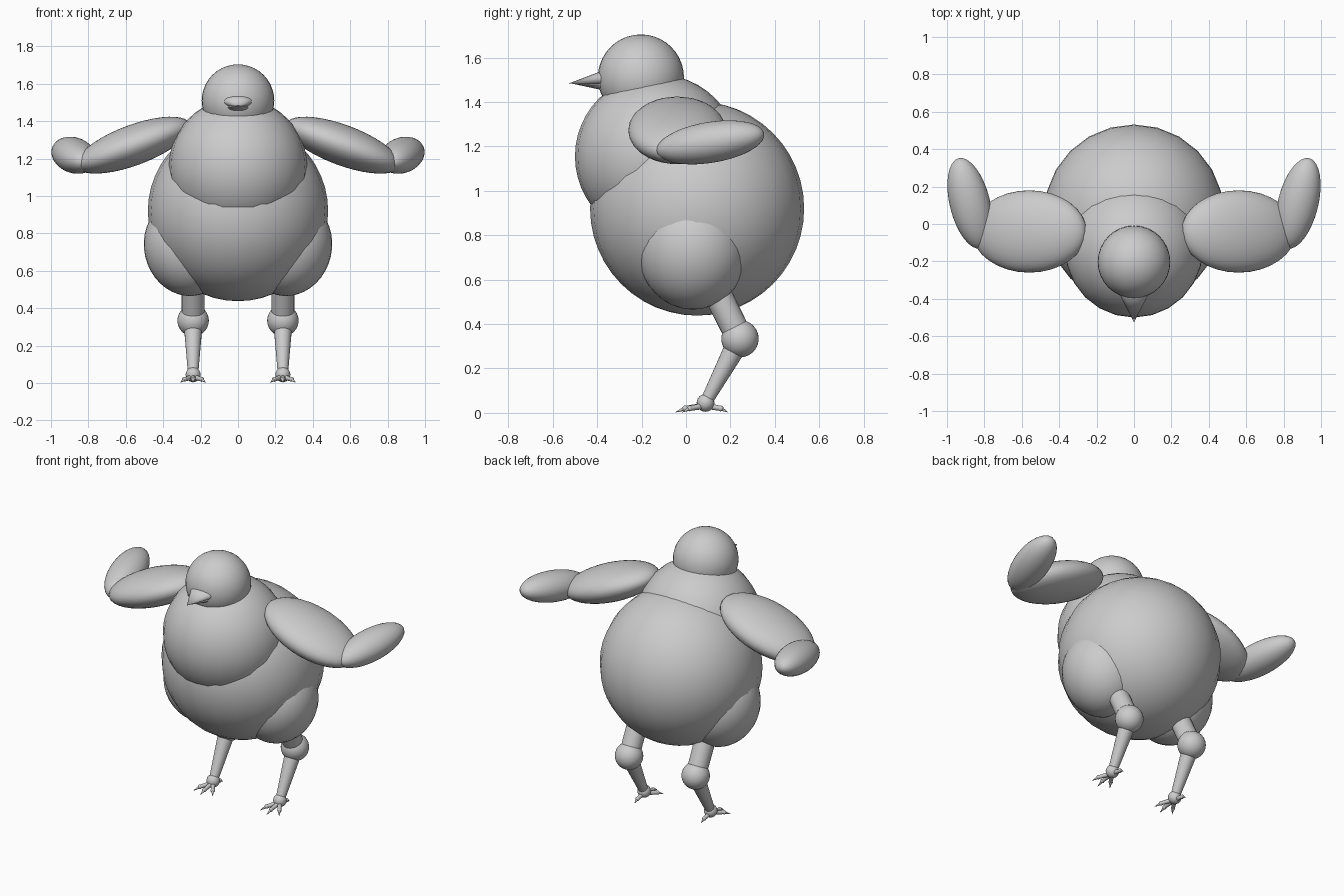
import bpy
from math import radians, sin, cos
from mathutils import Vector

if "Cube" in bpy.data.objects:
    bpy.data.objects.remove(bpy.data.objects["Cube"])


def smooth(ob, name):
    ob.name = name
    bpy.ops.object.shade_smooth_by_angle(angle=radians(40))
    return ob


def ellipsoid(name, loc, radii, rot=(0, 0, 0), seg=32, rings=20):
    bpy.ops.mesh.primitive_uv_sphere_add(segments=seg, ring_count=rings, radius=1, location=loc,
                                         rotation=[radians(a) for a in rot])
    ob = bpy.context.object
    ob.scale = radii
    bpy.ops.object.transform_apply(location=False, rotation=False, scale=True)
    return smooth(ob, name)


def ball(name, loc, r, seg=32, rings=20):
    return ellipsoid(name, loc, (r, r, r), seg=seg, rings=rings)


def taper(name, a, b, r1, r2, verts=20):
    """Tapered cylinder from point a to point b."""
    a, b = Vector(a), Vector(b)
    d = b - a
    bpy.ops.mesh.primitive_cone_add(vertices=verts, radius1=r1, radius2=r2, depth=d.length, location=(a + b) / 2)
    ob = bpy.context.object
    ob.rotation_euler = d.to_track_quat('Z', 'Y').to_euler()
    return smooth(ob, name)


def beak_half(name, base, tip, half_w, half_h):
    """Flattened cone whose tip is shifted to a chosen height."""
    base, tip = Vector(base), Vector(tip)
    bpy.ops.mesh.primitive_cone_add(vertices=20, radius1=1, radius2=0, depth=1)
    ob = bpy.context.object
    for v in ob.data.vertices:
        t = v.co.z + 0.5
        v.co = base.lerp(tip, t) + Vector((v.co.x * half_w, 0, v.co.y * half_h))
    ob.data.flip_normals()
    return smooth(ob, name)


# Body, chest and head
ball("body", (0, 0.05, 0.92), 0.482, 24, 24)
ball("chest", (0, -0.13, 1.155), 0.37, 24, 24)
ball("head", (0, -0.203, 1.51), 0.194)

# Beak
beak_half("upper_beak", (0, -0.37, 1.507), (0, -0.527, 1.484), 0.08, 0.036)
beak_half("lower_beak", (0, -0.37, 1.474), (0, -0.51, 1.482), 0.06, 0.022)

for s, side in ((1, "left"), (-1, "right")):
    # Wing
    ellipsoid(side + "_upper_wing", (s * 0.56, -0.04, 1.272), (0.325, 0.22, 0.108), (0, s * 20.5, 0))
    ellipsoid(side + "_wing_tip", (s * 0.877, 0.11, 1.218), (0.108, 0.252, 0.092), (9, 0, s * -14))

    # Leg
    x = s * 0.24
    ellipsoid(side + "_thigh", (s * 0.27, 0.03, 0.728), (0.232, 0.245, 0.264), (0, s * 13, 0))
    knee, ankle = (x, 0.243, 0.334), (x, 0.088, 0.045)
    taper(side + "_upper_shank", (x, 0.09, 0.64), knee, 0.063, 0.061)
    ball(side + "_knee", knee, 0.084)
    taper(side + "_lower_shank", knee, ankle, 0.052, 0.027)
    ball(side + "_ankle", ankle, 0.04, 20, 12)

    # Toes with claws: angle from straight ahead, length
    for i, (ang, length) in enumerate(((0, 0.135), (33, 0.125), (-33, 0.125), (180, 0.1))):
        d = Vector((sin(radians(ang)), -cos(radians(ang)), 0))
        start = Vector(ankle) + Vector((0, 0, -0.012))
        mid = start + d * length * 0.68
        mid.z = 0.02
        end = start + d * length
        end.z = 0.003
        taper(f"{side}_toe_{i}", start, mid, 0.015, 0.011, 12)
        ball(f"{side}_toe_joint_{i}", mid, 0.013, 12, 8)
        taper(f"{side}_claw_{i}", mid, end, 0.01, 0.001, 12)
